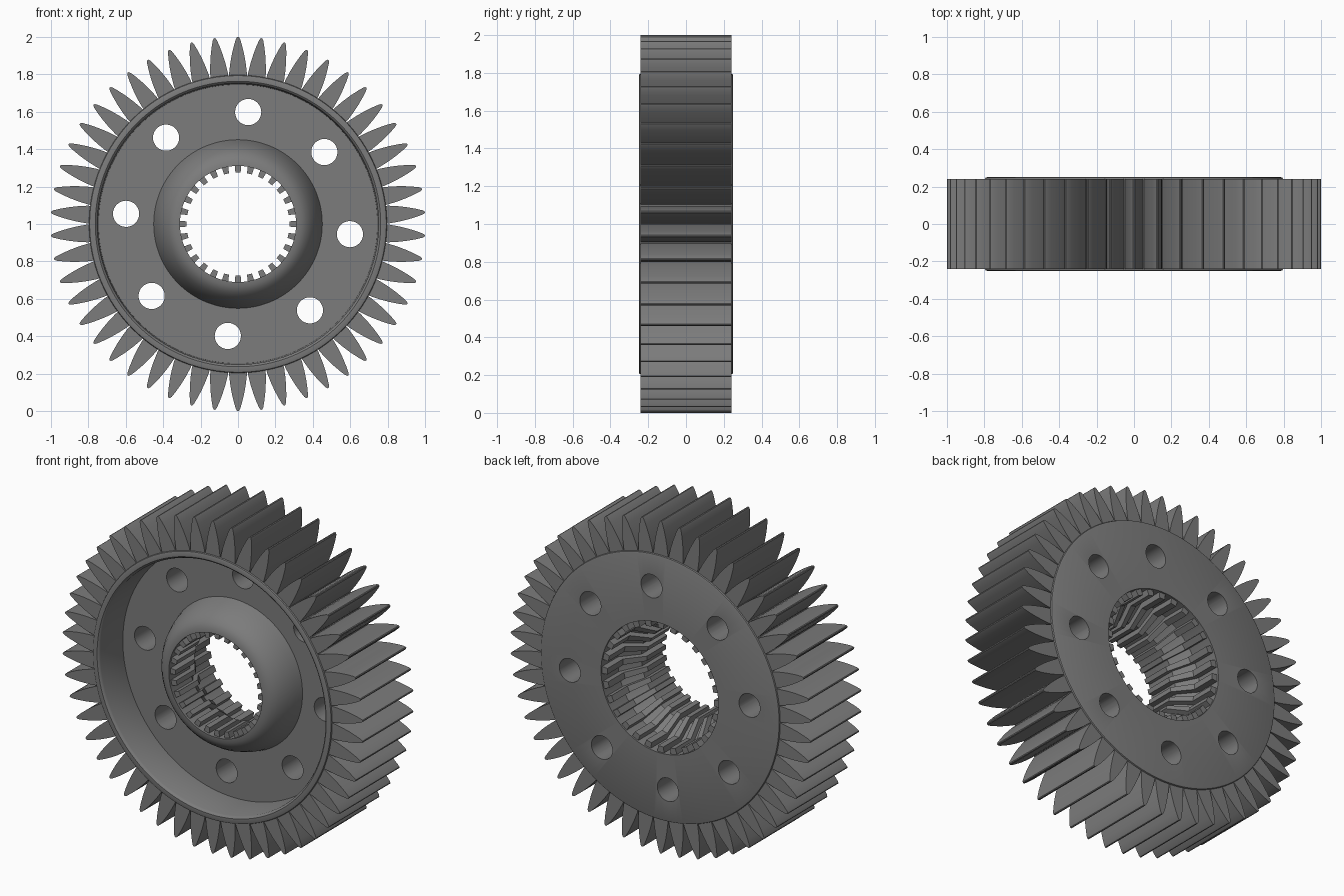
import bpy, bmesh
from math import sin, cos, pi, radians

if "Cube" in bpy.data.objects:
    bpy.data.objects.remove(bpy.data.objects["Cube"])

steel = bpy.data.materials.new("grey_steel")
steel.use_nodes = True
GREY = (0.2, 0.2, 0.2, 1)
steel.diffuse_color = GREY
steel.node_tree.nodes["Principled BSDF"].inputs["Base Color"].default_value = GREY


def polar(r, a, y):
    """Point at radius r, angle a from the top, depth y along the axle."""
    return (r * sin(a), y, 1 + r * cos(a))


def finish(name, bm):
    bmesh.ops.recalc_face_normals(bm, faces=bm.faces)
    mesh = bpy.data.meshes.new(name)
    bm.to_mesh(mesh)
    bm.free()
    mesh.materials.append(steel)
    obj = bpy.data.objects.new(name, mesh)
    bpy.context.collection.objects.link(obj)
    return obj


def smooth(obj, angle):
    bpy.ops.object.select_all(action="DESELECT")
    obj.select_set(True)
    bpy.context.view_layer.objects.active = obj
    bpy.ops.object.shade_smooth_by_angle(angle=radians(angle))


def loft(bm, sections, ring=False):
    """Join equal closed sections; cap the ends unless they form a ring."""
    loops = [[bm.verts.new(p) for p in s] for s in sections]
    pairs = list(zip(loops, loops[1:]))
    if ring:
        pairs.append((loops[-1], loops[0]))
    else:
        bm.faces.new(loops[0])
        bm.faces.new(loops[-1])
    for a, b in pairs:
        for i in range(len(a)):
            j = (i + 1) % len(a)
            bm.faces.new((a[i], a[j], b[j], b[i]))


# Bore steps from narrow at the front to wide at the back (radius, depth)
bore = [(0.31, -0.215), (0.31, -0.02), (0.39, 0.09), (0.39, 0.25)]

# Turned body: bore, back face, rim, front recess and domed hub
profile = bore + [
    (0.785, 0.25), (0.792, 0.247), (0.795, 0.24),
    (0.795, -0.24), (0.792, -0.247), (0.785, -0.25),
    (0.762, -0.25), (0.755, -0.245), (0.75, -0.235), (0.745, -0.03),
    (0.45, -0.03), (0.437, -0.075), (0.415, -0.13), (0.39, -0.17),
    (0.365, -0.197), (0.335, -0.213)]
bm = bmesh.new()
STEPS = 128
loft(bm, [[polar(r, 2 * pi * k / STEPS, y) for r, y in profile]
          for k in range(STEPS)], ring=True)
body = finish("gear_body", bm)

# Eight bolt holes through the web
bm = bmesh.new()
for k in range(8):
    cx, _, cz = polar(0.6, radians(5.2 + 45 * k), 0)
    circle = [(0.07 * cos(2 * pi * i / 32), 0.07 * sin(2 * pi * i / 32)) for i in range(32)]
    loft(bm, [[(cx + u, y, cz + v) for u, v in circle] for y in (-0.2, 0.4)])
cutter = finish("hole_cutter", bm)
cutter.hide_render = True
cut = body.modifiers.new("bolt_holes", "BOOLEAN")
cut.object = cutter
cut.solver = "EXACT"
bpy.context.view_layer.objects.active = body
bpy.ops.object.modifier_apply(modifier=cut.name)
bpy.data.objects.remove(cutter)
smooth(body, 28)

# Outer teeth with curved flanks (half width, radius)
flank = [(0.048, 0.775), (0.047, 0.81), (0.041, 0.86), (0.032, 0.91),
         (0.021, 0.955), (0.011, 0.988), (0.005, 0.998)]
outline = flank + [(0, 1.0)] + [(-w, r) for w, r in reversed(flank)]
bm = bmesh.new()
TEETH = 50
for k in range(TEETH):
    a = 2 * pi * k / TEETH
    loft(bm, [[(r * sin(a) + w * cos(a), y, 1 + r * cos(a) - w * sin(a))
               for w, r in outline] for y in (-0.24, 0.24)])
smooth(finish("outer_teeth", bm), 35)

# Inner splines following the stepped bore
bm = bmesh.new()
SPLINES = 28
half = 0.5 * pi / SPLINES
spline_path = [(0.31, -0.2)] + bore[1:3] + [(0.39, 0.24)]
for k in range(SPLINES):
    a = 2 * pi * k / SPLINES
    loft(bm, [[polar(r + 0.01, a - half, y), polar(r + 0.01, a + half, y),
               polar(r - 0.035, a + half * 0.9, y), polar(r - 0.035, a - half * 0.9, y)]
              for r, y in spline_path])
finish("inner_splines", bm)
